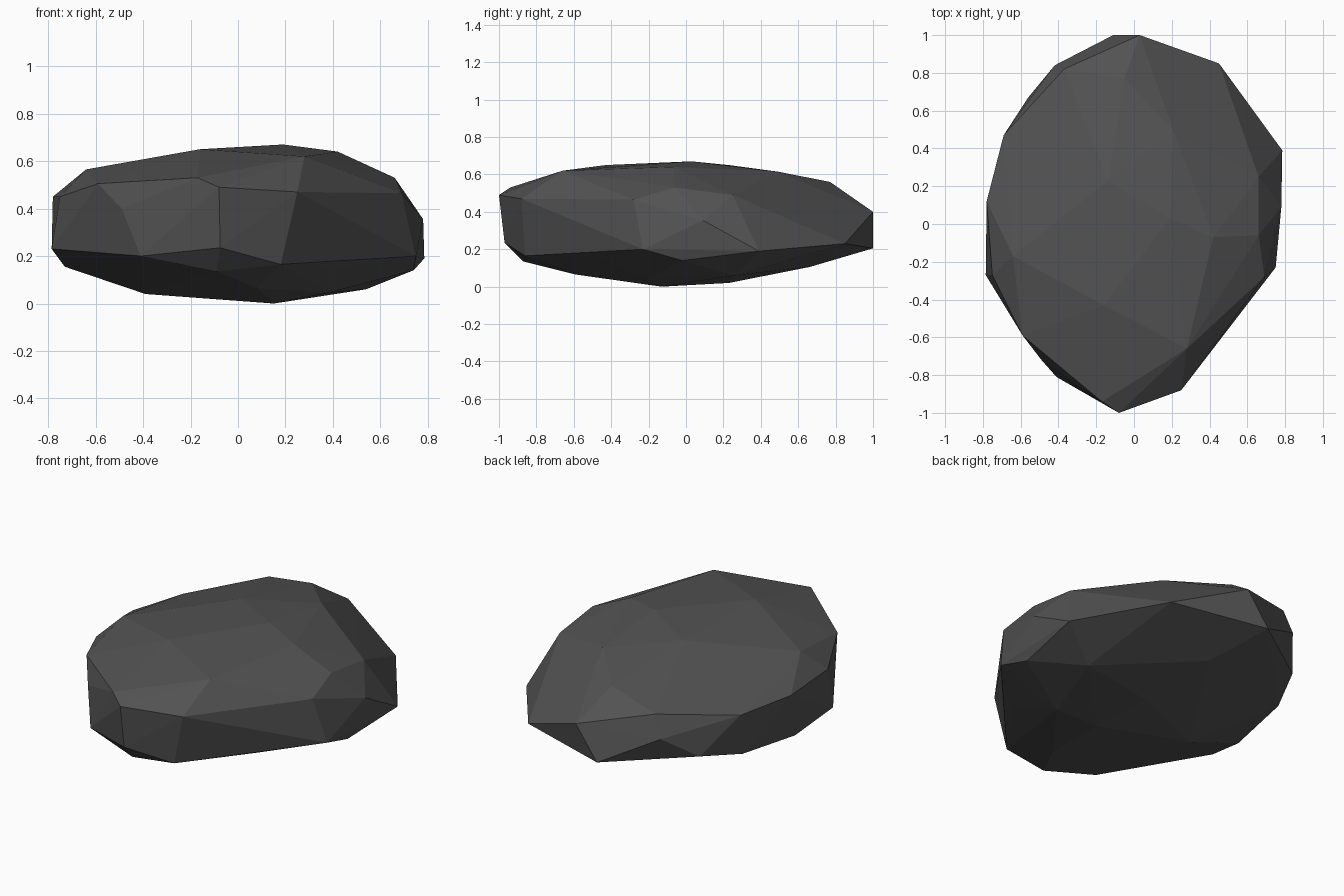
import bpy
import bmesh

# Corner points of the faceted boulder, in four bands from the underside to the crown
underside = [(.15, -.13, 0), (.1, .23, .02), (-.39, 0, .04), (.08, -.59, .065),
             (.38, -.2, .045), (.54, .26, .06), (.02, .66, .105)]
lower_rim = [(-.09, -.87, .135), (.18, -.86, .165), (.46, -.47, .155), (.75, -.23, .2),
             (.74, -.02, .14), (.785, .39, .19), (.45, .85, .23), (-.11, 1, .205),
             (-.56, .67, .235), (-.67, .42, .185), (-.73, .01, .155), (-.785, -.27, .23),
             (-.41, -.81, .2), (-.075, -.97, .235)]
upper_rim = [(-.08, -1, .49), (.25, -.88, .47), (.69, -.28, .465), (.78, .09, .355),
             (.66, .25, .49), (.03, 1, .4), (-.42, .84, .365), (-.37, .82, .495),
             (-.69, .47, .44), (-.78, .12, .45), (-.75, -.27, .45), (-.59, -.59, .505),
             (-.49, -.72, .4), (-.17, -.94, .53)]
crown = [(.28, -.66, .62), (-.16, -.43, .65), (-.64, -.17, .565), (.66, -.06, .53),
         (.42, -.07, .64), (.19, .03, .67), (-.14, .23, .65), (.21, .49, .615),
         (-.05, .77, .56)]

# Wrap the points in a convex shell
bm = bmesh.new()
for co in underside + lower_rim + upper_rim + crown:
    bm.verts.new(co)
bmesh.ops.convex_hull(bm, input=bm.verts[:])
loose = [v for v in bm.verts if not v.link_faces]
bmesh.ops.delete(bm, geom=loose, context='VERTS')
bmesh.ops.recalc_face_normals(bm, faces=bm.faces[:])

mesh = bpy.data.meshes.new("boulder")
bm.to_mesh(mesh)
bm.free()

# Flat shaded dark stone
stone = bpy.data.materials.new("dark grey stone")
stone.diffuse_color = (.085, .085, .085, 1)
mesh.materials.append(stone)
boulder = bpy.data.objects.new("boulder", mesh)
bpy.context.collection.objects.link(boulder)
